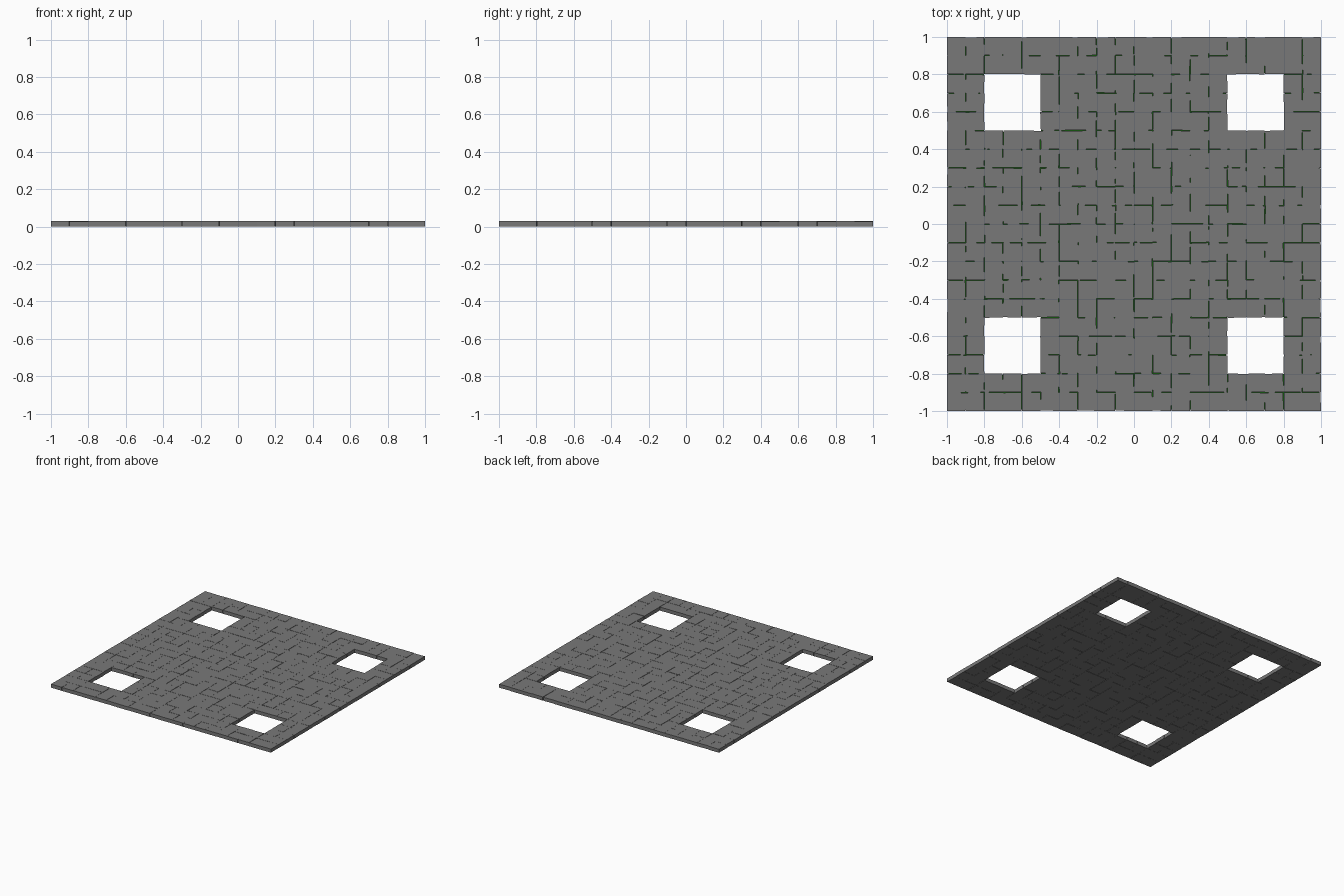
import bpy, bmesh, math, random
from mathutils import Matrix, Vector

if "Cube" in bpy.data.objects:
    bpy.data.objects.remove(bpy.data.objects["Cube"])

random.seed(7)
N, S, H = 20, 0.1, 0.029


def in_opening(x, y):
    return 0.5 < abs(x) < 0.8 and 0.5 < abs(y) < 0.8


cells = [(-0.95 + i * S, -0.95 + j * S) for i in range(N) for j in range(N)]
cells = [c for c in cells if not in_opening(*c)]


def finish(bm, name, color):
    mesh = bpy.data.meshes.new(name)
    bm.to_mesh(mesh)
    bm.free()
    obj = bpy.data.objects.new(name, mesh)
    bpy.context.collection.objects.link(obj)
    mat = bpy.data.materials.new(name + "_colour")
    mat.diffuse_color = color
    mat.use_nodes = True
    mat.node_tree.nodes["Principled BSDF"].inputs["Base Color"].default_value = mat.diffuse_color
    mesh.materials.append(mat)
    return obj


# Stone tiles: each one slightly shifted and turned so uneven joints open up
bm = bmesh.new()
for x, y in cells:
    dx, dy = random.uniform(-.0015, .0015), random.uniform(-.0015, .0015)
    h = H + random.uniform(-.0004, .0006)
    m = (Matrix.Translation((x + dx, y + dy, h / 2))
         @ Matrix.Rotation(math.radians(random.uniform(-2, 2)), 4, 'Z')
         @ Matrix.Diagonal((S * 0.992, S * 0.992, h, 1)))
    bmesh.ops.create_cube(bm, size=1, matrix=m)
for v in bm.verts:
    v.co.x = max(-1, min(1, v.co.x))
    v.co.y = max(-1, min(1, v.co.y))
finish(bm, "stone_tiles", (0.19, 0.19, 0.19, 1))

# Moss layer showing in the joints
bm = bmesh.new()
for x, y in cells:
    m = Matrix.Translation((x, y, 0.014)) @ Matrix.Diagonal((S, S, 1, 1))
    bmesh.ops.create_grid(bm, x_segments=1, y_segments=1, size=0.5, matrix=m)
bmesh.ops.remove_doubles(bm, verts=bm.verts, dist=0.001)
# pull the outline in so the moss stays behind the tile edges
for v in [v for v in bm.verts if v.is_boundary]:
    mid = sum((f.calc_center_median() for f in v.link_faces), Vector()) / len(v.link_faces)
    v.co += (mid - v.co) * 0.15
finish(bm, "joint_moss", (0.006, 0.09, 0.004, 1))
